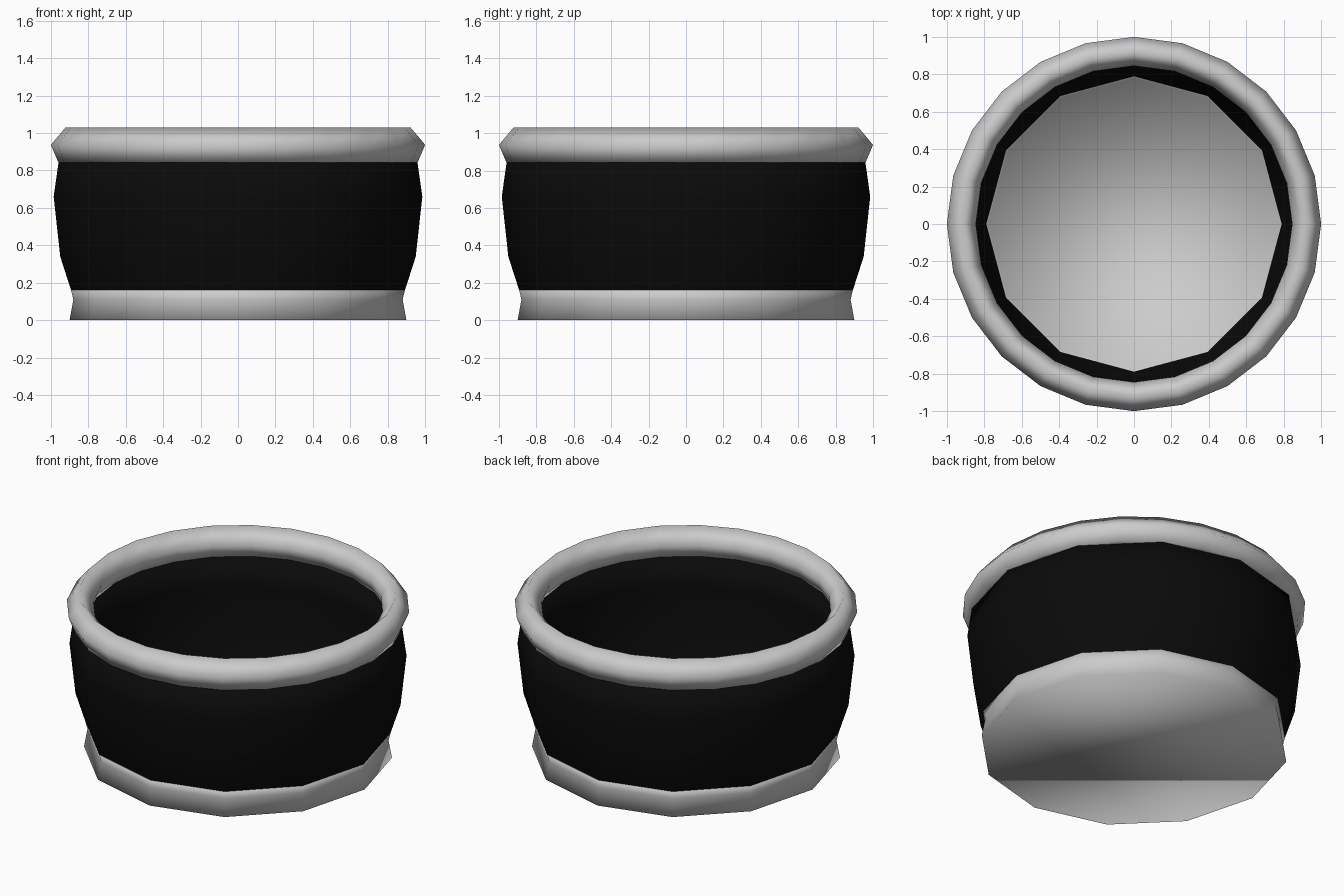
import bpy, bmesh, math

if "Cube" in bpy.data.objects:
    bpy.data.objects.remove(bpy.data.objects["Cube"])


def material(name, value):
    m = bpy.data.materials.new(name)
    m.diffuse_color = (value, value, value, 1)
    m.use_nodes = True
    m.node_tree.nodes["Principled BSDF"].inputs["Base Color"].default_value = m.diffuse_color
    return m


def lathe(name, profile, sides, mat, closed=False, caps=False):
    """Spin (radius, height) points around z; caps fill the first and last rings."""
    bm = bmesh.new()
    rings = []
    for r, z in profile:
        angles = [2 * math.pi * i / sides for i in range(sides)]
        rings.append([bm.verts.new((r * math.cos(a), r * math.sin(a), z)) for a in angles])
    pairs = list(zip(rings, rings[1:]))
    if closed:
        pairs.append((rings[-1], rings[0]))
    for low, high in pairs:
        for i in range(sides):
            j = (i + 1) % sides
            bm.faces.new((low[i], low[j], high[j], high[i]))
    if caps:
        bm.faces.new(rings[0][::-1])
        bm.faces.new(rings[-1])
    for f in bm.faces:
        f.smooth = True
    mesh = bpy.data.meshes.new(name)
    bm.to_mesh(mesh)
    bm.free()
    mesh.materials.append(mat)
    obj = bpy.data.objects.new(name, mesh)
    bpy.context.collection.objects.link(obj)
    return obj


silver = material("silver grey", 0.6)
black = material("black", 0.003)

# Flared foot with the inner floor
lathe("base", [(0.9, 0), (0.88, 0.11), (0.892, 0.16), (0.79, 0.16), (0.78, 0.1)],
      12, silver, caps=True)

# Bulging wall with thickness, its top edge buried in the rim
lathe("wall", [(0.892, 0.16), (0.95, 0.34), (0.985, 0.66), (0.958, 0.85),
               (0.868, 0.85), (0.885, 0.66), (0.85, 0.34), (0.79, 0.16)],
      12, black)

# Five-sided ring around the mouth
lathe("rim", [(0.96, 0.843), (1.0, 0.937), (0.922, 1.03), (0.845, 0.937), (0.88, 0.843)],
      24, silver, closed=True)
